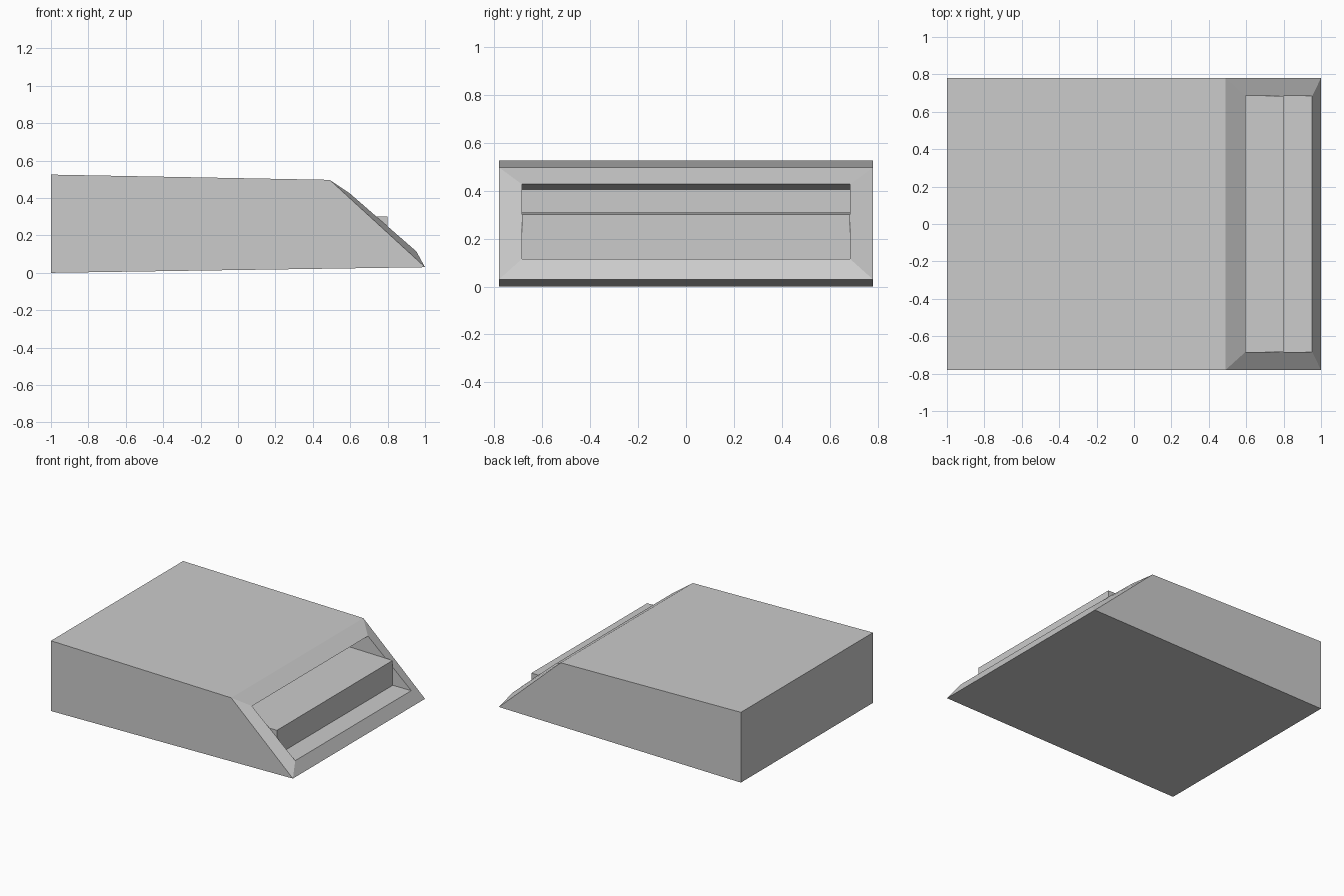
import bpy
import bmesh

cube = bpy.data.objects.get("Cube")
if cube:
    bpy.data.objects.remove(cube, do_unlink=True)

grey = bpy.data.materials.new("light_grey")
grey.use_nodes = True
grey.diffuse_color = (0.6, 0.6, 0.6, 1)
grey.node_tree.nodes["Principled BSDF"].inputs["Base Color"].default_value = (0.6, 0.6, 0.6, 1)


def loft(name, rings):
    """Skin four-cornered rings (top x, z, bottom x, z, half width) and cap both ends."""
    bm = bmesh.new()
    loops = []
    for tx, tz, bx, bz, w in rings:
        corners = [(tx, -w, tz), (tx, w, tz), (bx, w, bz), (bx, -w, bz)]
        loops.append([bm.verts.new(c) for c in corners])
    for a, b in zip(loops, loops[1:]):
        for i in range(4):
            j = (i + 1) % 4
            bm.faces.new((a[i], a[j], b[j], b[i]))
    bm.faces.new(loops[0])
    bm.faces.new(loops[-1])
    bmesh.ops.recalc_face_normals(bm, faces=bm.faces)
    mesh = bpy.data.meshes.new(name)
    bm.to_mesh(mesh)
    bm.free()
    mesh.materials.append(grey)
    obj = bpy.data.objects.new(name, mesh)
    bpy.context.collection.objects.link(obj)
    return obj


# Wedge-nosed housing: back, sloped end, raised rim, then the recess inside
loft("housing", [
    (-1, 0.525, -1, 0, 0.78),
    (0.49, 0.497, 1, 0.03, 0.78),
    (0.595, 0.427, 0.953, 0.115, 0.685),
    (0.2, 0.402, 0.2, 0.11, 0.685),
])

# Step block that fills the recess and pokes out through the rim
loft("step_block", [
    (0.21, 0.31, 0.21, 0.113, 0.684),
    (0.8, 0.3, 0.8, 0.113, 0.684),
])
